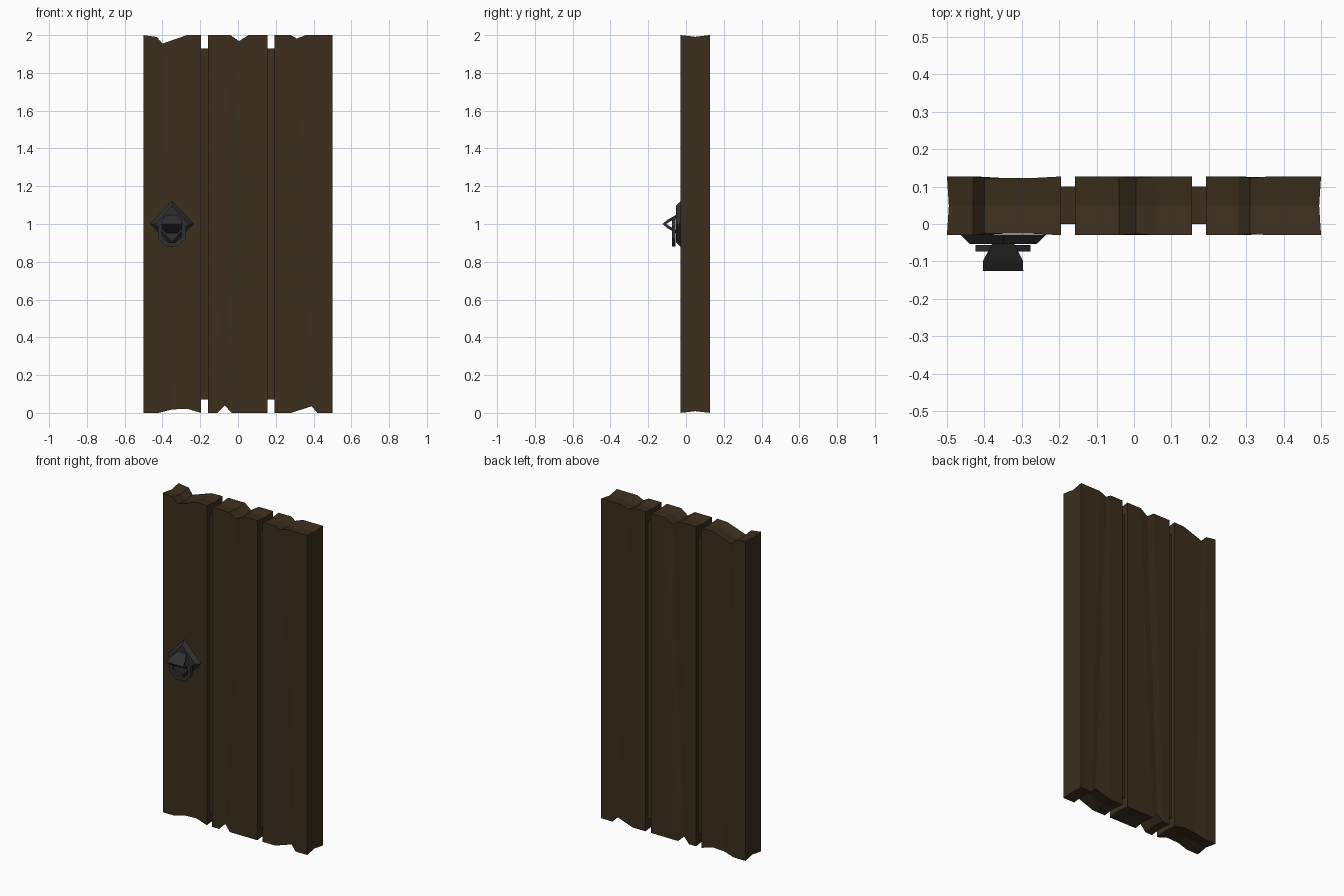
import bpy, bmesh, math
from mathutils import Matrix

if "Cube" in bpy.data.objects:
    bpy.data.objects.remove(bpy.data.objects["Cube"])


def material(name, rgb):
    m = bpy.data.materials.new(name)
    m.diffuse_color = (*rgb, 1)
    m.use_nodes = True
    m.node_tree.nodes["Principled BSDF"].inputs["Base Color"].default_value = m.diffuse_color
    return m


WOOD = material("dark_wood", (0.045, 0.028, 0.012))
IRON = material("dark_iron", (0.03, 0.03, 0.03))


def finish(name, bm, mat):
    bmesh.ops.recalc_face_normals(bm, faces=bm.faces[:])
    me = bpy.data.meshes.new(name)
    bm.to_mesh(me)
    bm.free()
    me.materials.append(mat)
    ob = bpy.data.objects.new(name, me)
    bpy.context.collection.objects.link(ob)
    return ob


def plank(name, cols):
    """cols: (x top, z top, x bottom, z bottom) from left to right."""
    bm = bmesh.new()
    grid = []
    for xt, zt, xb, zb in cols:
        worn = 0.004 if zt < 1.99 or zb > 0.01 else 0
        pinch = 0.005 * ((xt == -0.5) - (xt == 0.5))
        rows = []
        for y, mid in ((-0.03 + worn, 0), (0.049, 1), (0.127 - worn, 0)):
            rows.append((bm.verts.new((xt + pinch * mid, y, zt - 0.009 * mid)),
                         bm.verts.new((xb + pinch * mid, y, zb + 0.009 * mid))))
        grid.append(rows)
    for a, b in zip(grid, grid[1:]):
        for k in (0, 1):            # worn top and bottom ends
            for j in (0, 1):
                bm.faces.new((a[j][k], b[j][k], b[j + 1][k], a[j + 1][k]))
        for j in (0, 2):            # front and back strips
            bm.faces.new((a[j][0], b[j][0], b[j][1], a[j][1]))
    for e in (grid[0], grid[-1]):   # long edges
        for j in (0, 1):
            bm.faces.new((e[j][0], e[j + 1][0], e[j + 1][1], e[j][1]))
    return finish(name, bm, WOOD)


# Three worn planks
plank("plank_left", [(-0.5, 2, -0.5, 0), (-0.43, 1.99, -0.42, 0), (-0.40, 1.955, -0.35, 0.018),
                     (-0.27, 2, -0.27, 0.022), (-0.195, 2, -0.195, 0)])
plank("plank_middle", [(-0.158, 2, -0.158, 0), (-0.04, 2, -0.11, 0), (0.005, 1.968, -0.07, 0.04),
                       (0.055, 2, -0.035, 0), (0.155, 2, 0.155, 0)])
plank("plank_right", [(0.192, 2, 0.192, 0), (0.28, 2, 0.28, 0), (0.31, 1.982, 0.39, 0.035),
                      (0.36, 2, 0.42, 0), (0.5, 2, 0.5, 0)])

# Recessed core seen in the gaps between planks
bm = bmesh.new()
bmesh.ops.create_cube(bm, size=1, matrix=Matrix.Translation((0, 0.05, 1)) @
                      Matrix.Diagonal((0.44, 0.1, 1.86, 1)))
finish("core_panel", bm, WOOD)

# Diamond backplate
HX, HZ = -0.35, 1.0
bm = bmesh.new()
bmesh.ops.create_cone(bm, cap_ends=True, segments=4, radius1=0.122, radius2=0.095, depth=0.025,
                      matrix=Matrix.Translation((HX, -0.041, HZ)) @ Matrix.Diagonal((0.94, 1, 1, 1)) @
                      Matrix.Rotation(math.pi / 2, 4, 'X'))
finish("handle_plate", bm, IRON)

# V-shaped bracket, flaring toward its tip
bm = bmesh.new()
sections = [(-0.05, 0.05, 0.028), (-0.098, 0.022, 0.053), (-0.125, 0, 0.054),
            (-0.098, -0.022, 0.053), (-0.05, -0.05, 0.028)]
inner = [(-0.05, 0.032, 0.028), (-0.086, 0.012, 0.047), (-0.104, 0, 0.053),
         (-0.086, -0.012, 0.047), (-0.05, -0.032, 0.028)]
rings = []
for o, i in zip(sections, inner):
    rings.append([bm.verts.new((HX + s * w, y, HZ + z))
                  for (y, z, w), s in ((o, -1), (o, 1), (i, 1), (i, -1))])
for a, b in zip(rings, rings[1:]):
    for k in range(4):
        n = (k + 1) % 4
        bm.faces.new((a[k], a[n], b[n], b[k]))
bm.faces.new(rings[0])
bm.faces.new(rings[-1])
finish("handle_bracket", bm, IRON)

# Hanging eight-sided pull ring
bm = bmesh.new()
N = 8
loops = []
for k in range(N):
    t = 2 * math.pi * k / N + math.pi / N
    loops.append([bm.verts.new((HX + r * math.cos(t), y, 0.955 + r * math.sin(t)))
                  for r, y in ((0.08, -0.056), (0.08, -0.074), (0.056, -0.074), (0.056, -0.056))])
for k in range(N):
    a, b = loops[k], loops[(k + 1) % N]
    for j in range(4):
        n = (j + 1) % 4
        bm.faces.new((a[j], a[n], b[n], b[j]))
finish("handle_ring", bm, IRON)
